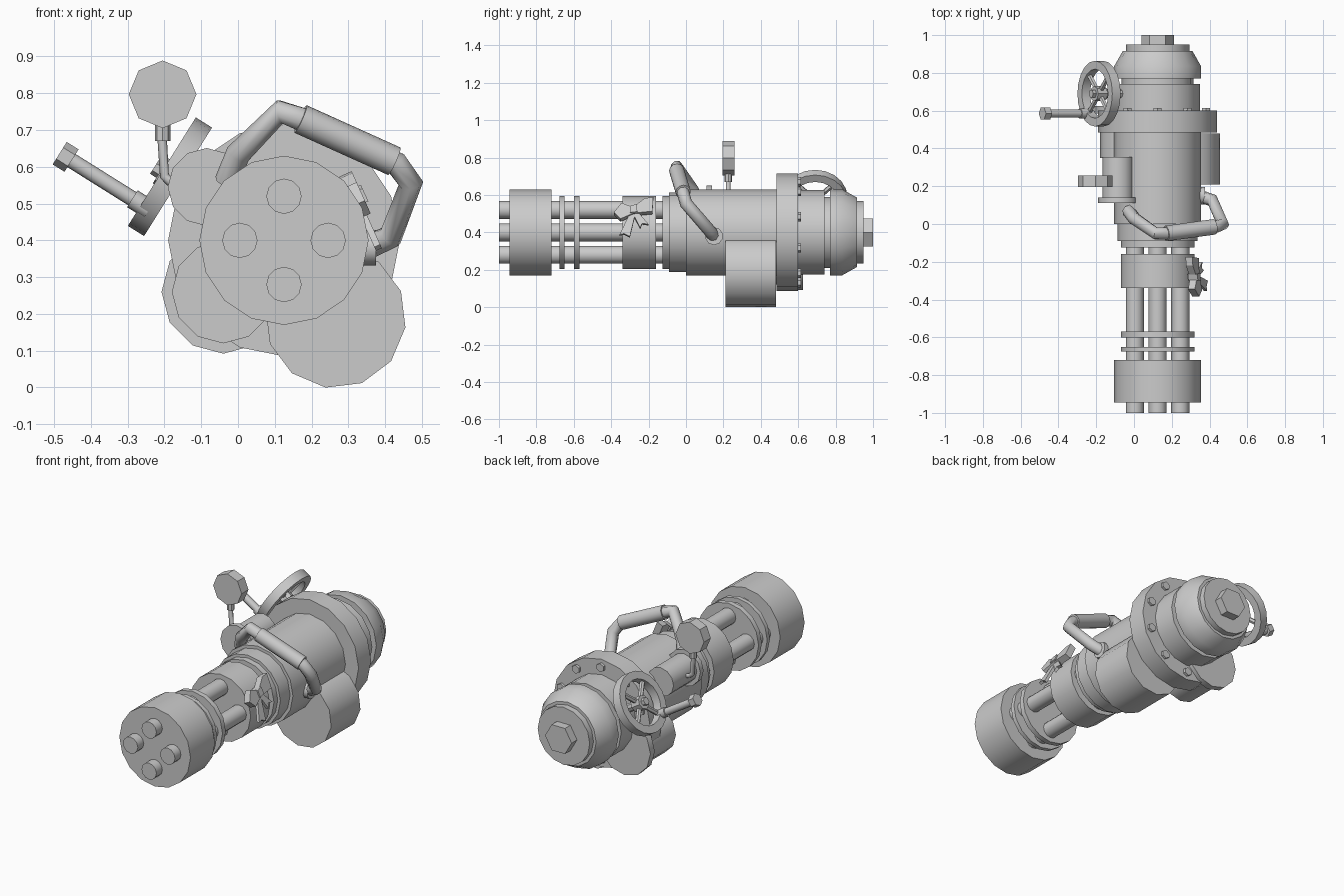
import bpy, bmesh, math
from mathutils import Vector

if "Cube" in bpy.data.objects:
    bpy.data.objects.remove(bpy.data.objects["Cube"])

grey = bpy.data.materials.new("plain_grey")
grey.diffuse_color = (0.6, 0.6, 0.6, 1)
grey.use_nodes = True
grey.node_tree.nodes["Principled BSDF"].inputs["Base Color"].default_value = grey.diffuse_color
CX, CZ = 0.125, 0.40            # main axis, running along y
Y = Vector((0, 1, 0))


def finish(bm, name, angle=40):
    bmesh.ops.recalc_face_normals(bm, faces=bm.faces)
    me = bpy.data.meshes.new(name)
    bm.to_mesh(me)
    bm.free()
    ob = bpy.data.objects.new(name, me)
    bpy.context.collection.objects.link(ob)
    me.materials.append(grey)
    bpy.ops.object.select_all(action='DESELECT')
    bpy.context.view_layer.objects.active = ob
    ob.select_set(True)
    bpy.ops.object.shade_smooth_by_angle(angle=math.radians(angle))
    return ob


def lathe(name, origin, axis, profile, sides=16, phase=0, ring=False):
    """Spin (distance, radius) pairs around an axis; capped, or a closed ring."""
    origin, axis = Vector(origin), Vector(axis).normalized()
    up = Vector((0, 0, 1)) if abs(axis.z) < 0.95 else Y.copy()
    up = (up - axis * up.dot(axis)).normalized()
    side = axis.cross(up)
    bm = bmesh.new()
    loops = []
    for t, r in profile:
        loop = []
        for i in range(sides):
            a = math.tau * i / sides + math.radians(phase)
            loop.append(bm.verts.new(origin + axis * t + (up * math.cos(a) + side * math.sin(a)) * r))
        loops.append(loop)
    pairs = list(zip(loops, loops[1:]))
    if ring:
        pairs.append((loops[-1], loops[0]))
    else:
        bm.faces.new(loops[0])
        bm.faces.new(loops[-1])
    for p, q in pairs:
        for i in range(sides):
            j = (i + 1) % sides
            bm.faces.new((p[i], p[j], q[j], q[i]))
    return finish(bm, name)


def disc(name, x, z, y0, y1, r, sides=16, phase=0):
    return lathe(name, (x, 0, z), Y, [(y0, r), (y1, r)], sides, phase)


def rod(name, a, b, r, sides=10, r2=None):
    a, b = Vector(a), Vector(b)
    return lathe(name, a, b - a, [(0, r), ((b - a).length, r2 or r)], sides)


def tube(name, points, r):
    cu = bpy.data.curves.new(name, 'CURVE')
    cu.dimensions = '3D'
    cu.bevel_depth, cu.bevel_resolution, cu.use_fill_caps = r, 2, True
    sp = cu.splines.new('POLY')
    sp.points.add(len(points) - 1)
    for p, co in zip(sp.points, points):
        p.co = (*co, 1)
    ob = bpy.data.objects.new(name, cu)
    bpy.context.collection.objects.link(ob)
    cu.materials.append(grey)
    bpy.ops.object.select_all(action='DESELECT')
    bpy.context.view_layer.objects.active = ob
    ob.select_set(True)
    bpy.ops.object.convert(target='MESH')
    bpy.ops.object.shade_smooth_by_angle(angle=math.radians(50))


# Barrels, muzzle and spacer rings
for i in range(4):
    a = math.tau * i / 4
    disc("barrel", CX + 0.12 * math.cos(a), CZ + 0.12 * math.sin(a), -1, 0, 0.048, 12)
disc("muzzle", CX, CZ, -0.945, -0.72, 0.23)
for y0, y1 in ((-0.675, -0.65), (-0.60, -0.57), (-0.34, -0.16), (-0.125, -0.08)):
    disc("barrel_ring", CX, CZ, y0, y1, 0.195)

# Main body, flange, rear cap and end nut
lathe("body", (CX, 0, CZ), Y, [(-0.09, 0.212), (0, 0.212), (0, 0.23), (0.5, 0.23)])
disc("flange", CX, CZ, 0.485, 0.60, 0.315)
lathe("rear_cap", (CX, 0, CZ), Y, [
    (0.59, 0.225), (0.74, 0.225), (0.74, 0.19), (0.77, 0.19), (0.77, 0.23),
    (0.835, 0.23), (0.915, 0.185), (0.915, 0.168), (0.95, 0.168)])
disc("end_nut", CX, CZ, 0.94, 1.0, 0.086, 6, 30)
for i in range(10):
    a = math.tau * i / 10
    disc("flange_bolt", CX + 0.27 * math.sin(a), CZ + 0.27 * math.cos(a), 0.59, 0.615, 0.025, 6)

# Side drums
disc("right_drum", 0.265, 0.19, 0.21, 0.48, 0.192, 12, 8)
disc("lower_left_drum", -0.04, 0.26, 0.35, 0.60, 0.14, 12)
disc("lower_left_drum_lid", -0.04, 0.26, 0.585, 0.625, 0.168, 12)
disc("upper_left_drum", -0.085, 0.545, 0.13, 0.355, 0.083, 12)
disc("upper_left_drum_lid", -0.085, 0.545, 0.11, 0.14, 0.106, 12)

# Carrying handle with a thicker grip
tube("handle", [(-0.03, 0.07, 0.56), (0.0, 0.03, 0.635), (0.115, -0.05, 0.75), (0.17, -0.05, 0.73),
                (0.43, -0.015, 0.61), (0.47, 0.0, 0.555), (0.415, 0.125, 0.41), (0.34, 0.15, 0.375)], 0.034)
rod("handle_grip", (0.17, -0.05, 0.73), (0.425, -0.015, 0.615), 0.041, 12)
rod("handle_mount", (0.32, 0.15, 0.38), (0.375, 0.15, 0.38), 0.048, 10)

# Hand wheel: rim, hub, spokes, shaft and crank
N = Vector((-0.847, 0, 0.531))
U = Vector((0.531, 0, 0.847))
C = Vector((-0.185, 0.69, 0.573))
lathe("wheel_rim", C, N, [(-0.026, 0.174), (0.026, 0.174), (0.026, 0.13), (-0.026, 0.13)], 20, ring=True)
lathe("wheel_hub", C, N, [(-0.03, 0.04), (0.03, 0.04)], 8)
lathe("wheel_hub_nut", C, N, [(0.02, 0.022), (0.05, 0.022)], 6)
for i in range(4):
    a = math.tau * (i + 0.5) / 4
    rod("wheel_spoke", C, C + (U * math.cos(a) + Y * math.sin(a)) * 0.14, 0.014, 6)
rod("wheel_shaft", C, C - N * 0.22, 0.024, 8)
crank = C - U * 0.105 - Y * 0.105
lathe("crank", crank, N, [(0, 0.027), (0.055, 0.027), (0.055, 0.021), (0.27, 0.021)], 10)
lathe("crank_knob", crank, N, [(0.25, 0.036), (0.288, 0.036)], 6)

# Pressure gauge on a bent pipe
disc("gauge", -0.205, 0.797, 0.195, 0.258, 0.092, 8)
rod("gauge_collar", (-0.205, 0.226, 0.67), (-0.205, 0.226, 0.73), 0.021, 8)
tube("gauge_pipe", [(-0.207, 0.226, 0.69), (-0.2, 0.226, 0.575), (-0.185, 0.226, 0.56), (-0.1, 0.226, 0.53)], 0.013)


# Ribbon bow tied on the barrel clamp
def ribbon(name, outline, thick=0.008):
    bm = bmesh.new()
    layers = []
    for d in (-thick, thick):
        layers.append([bm.verts.new((0.318 - 0.45 * (z - 0.52) + d, y, z + d * 0.45)) for y, z in outline])
    bm.faces.new(layers[0])
    bm.faces.new(layers[1])
    n = len(outline)
    for i in range(n):
        j = (i + 1) % n
        bm.faces.new((layers[0][i], layers[0][j], layers[1][j], layers[1][i]))
    finish(bm, name, 30)


ribbon("bow_left_loop", [(-0.28, 0.525), (-0.345, 0.55), (-0.385, 0.50), (-0.35, 0.465), (-0.28, 0.495)], 0.018)
ribbon("bow_right_loop", [(-0.28, 0.53), (-0.22, 0.575), (-0.175, 0.58), (-0.18, 0.505), (-0.28, 0.495)], 0.018)
ribbon("bow_left_tail", [(-0.295, 0.51), (-0.27, 0.50), (-0.30, 0.375), (-0.33, 0.39), (-0.355, 0.385)])
ribbon("bow_right_tail", [(-0.285, 0.50), (-0.26, 0.51), (-0.20, 0.44), (-0.235, 0.445), (-0.245, 0.42)])
ribbon("bow_knot", [(-0.30, 0.495), (-0.30, 0.53), (-0.265, 0.54), (-0.26, 0.50)], 0.025)
